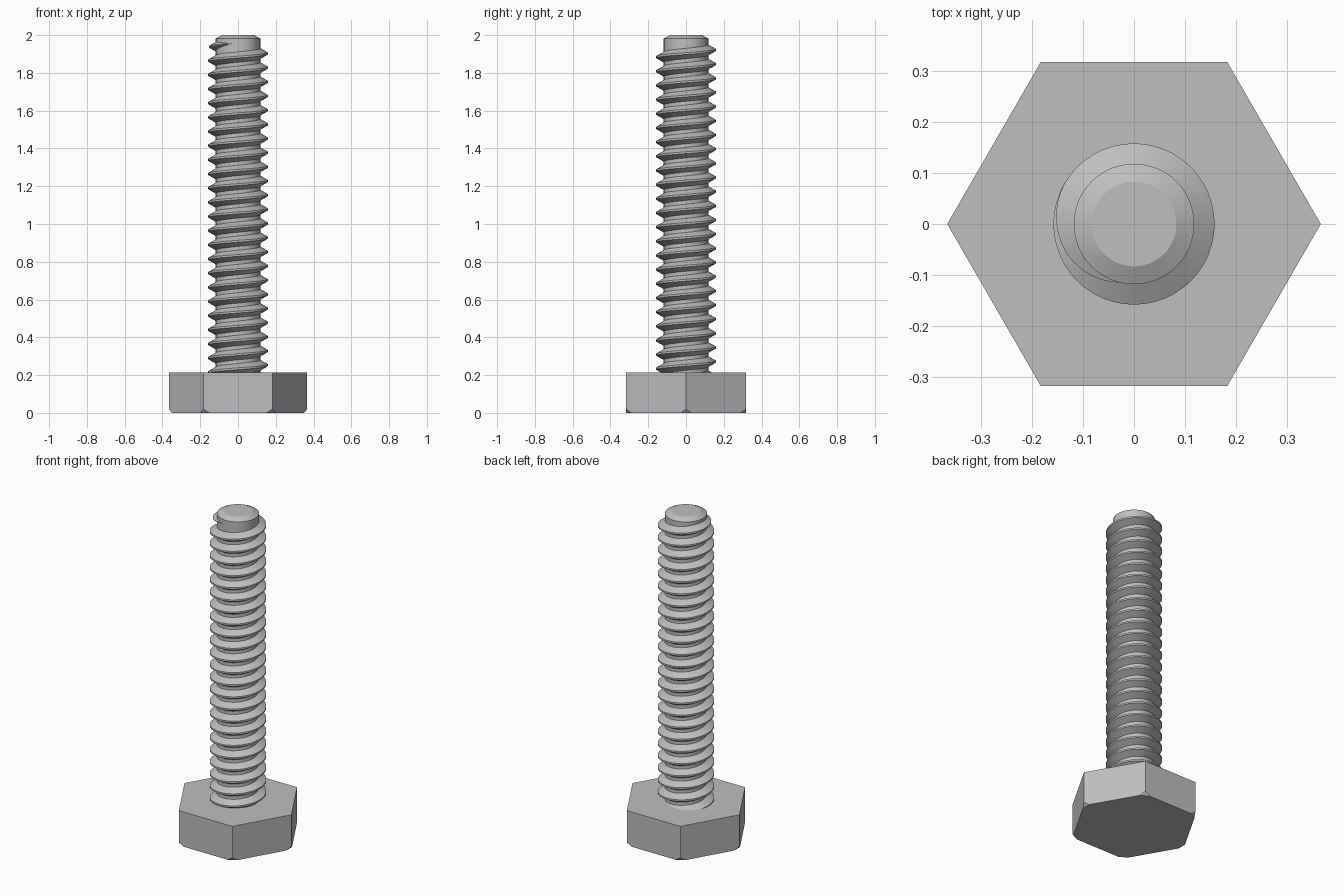
import bpy, bmesh
from math import cos, sin, pi, radians
from mathutils import Vector

cube = bpy.data.objects.get("Cube")
if cube:
    bpy.data.objects.remove(cube, do_unlink=True)

steel = bpy.data.materials.new("grey_steel")
steel.use_nodes = True
colour = (0.52, 0.52, 0.52, 1)
steel.diffuse_color = colour
steel.node_tree.nodes["Principled BSDF"].inputs["Base Color"].default_value = colour

HEAD_R, HEAD_H = 0.366, 0.215
CORE_R, CREST_R, PITCH = 0.118, 0.158, 0.075
SEGS = 48


def finish(name, bm, smooth):
    """Turn a bmesh into a named, coloured object."""
    bmesh.ops.recalc_face_normals(bm, faces=bm.faces)
    mesh = bpy.data.meshes.new(name)
    bm.to_mesh(mesh)
    bm.free()
    mesh.materials.append(steel)
    obj = bpy.data.objects.new(name, mesh)
    bpy.context.collection.objects.link(obj)
    if smooth:
        bpy.ops.object.select_all(action='DESELECT')
        obj.select_set(True)
        bpy.context.view_layer.objects.active = obj
        bpy.ops.object.shade_smooth_by_angle(angle=radians(24))
    return obj


def ring(bm, radius, z, count):
    return [bm.verts.new((radius * cos(2 * pi * i / count),
                          radius * sin(2 * pi * i / count), z))
            for i in range(count)]


def lathe(bm, profile, count):
    """Stack closed rings of (radius, z) and cap both ends."""
    rings = [ring(bm, r, z, count) for r, z in profile]
    for a, b in zip(rings, rings[1:]):
        for i in range(count):
            j = (i + 1) % count
            bm.faces.new((a[i], a[j], b[j], b[i]))
    bm.faces.new(rings[0][::-1])
    bm.faces.new(rings[-1])


# Hexagonal head with the outer corners clipped
bm = bmesh.new()
lathe(bm, [(HEAD_R, 0), (HEAD_R, HEAD_H)], 6)
for k in range(6):
    out = Vector((cos(k * pi / 3), sin(k * pi / 3), 0))
    cut = bmesh.ops.bisect_plane(
        bm, geom=bm.verts[:] + bm.edges[:] + bm.faces[:],
        plane_co=out * (HEAD_R - 0.016),
        plane_no=(out * 1.3 - Vector((0, 0, 1))).normalized(),
        clear_outer=True)
    edges = [e for e in cut["geom_cut"] if isinstance(e, bmesh.types.BMEdge)]
    bmesh.ops.holes_fill(bm, edges=edges)
finish("hex_head", bm, False)

# Shank core with a chamfered tip
bm = bmesh.new()
lathe(bm, [(CORE_R, HEAD_H - 0.01), (CORE_R, 1.983), (0.083, 2.0)], 64)
finish("shank_core", bm, True)

# Helical thread, starting inside the head and running out near the tip
END_ANGLE, FADE = radians(255), radians(115)
END_Z = 1.94 + PITCH * (END_ANGLE - pi) / (2 * pi)
turns = (END_Z - HEAD_H + 0.04) / PITCH
steps = int(turns * SEGS)
bm = bmesh.new()
previous = None
for s in range(steps + 1):
    back = 2 * pi * (steps - s) / SEGS
    angle = END_ANGLE - back
    z = END_Z - PITCH * back / (2 * pi)
    grow = max(0.02, sin(min(1, back / FADE) * pi / 2))
    crest = CORE_R + (CREST_R - CORE_R) * grow
    root = CORE_R - 0.004
    section = [(root, -0.030 * grow), (crest, -0.005 * grow),
               (crest, 0.005 * grow), (root, 0.030 * grow)]
    current = [bm.verts.new((r * cos(angle), r * sin(angle), z + dz))
               for r, dz in section]
    if previous:
        for i in range(4):
            j = (i + 1) % 4
            bm.faces.new((previous[i], previous[j], current[j], current[i]))
    else:
        bm.faces.new(current)
    previous = current
bm.faces.new(previous[::-1])
finish("screw_thread", bm, True)
